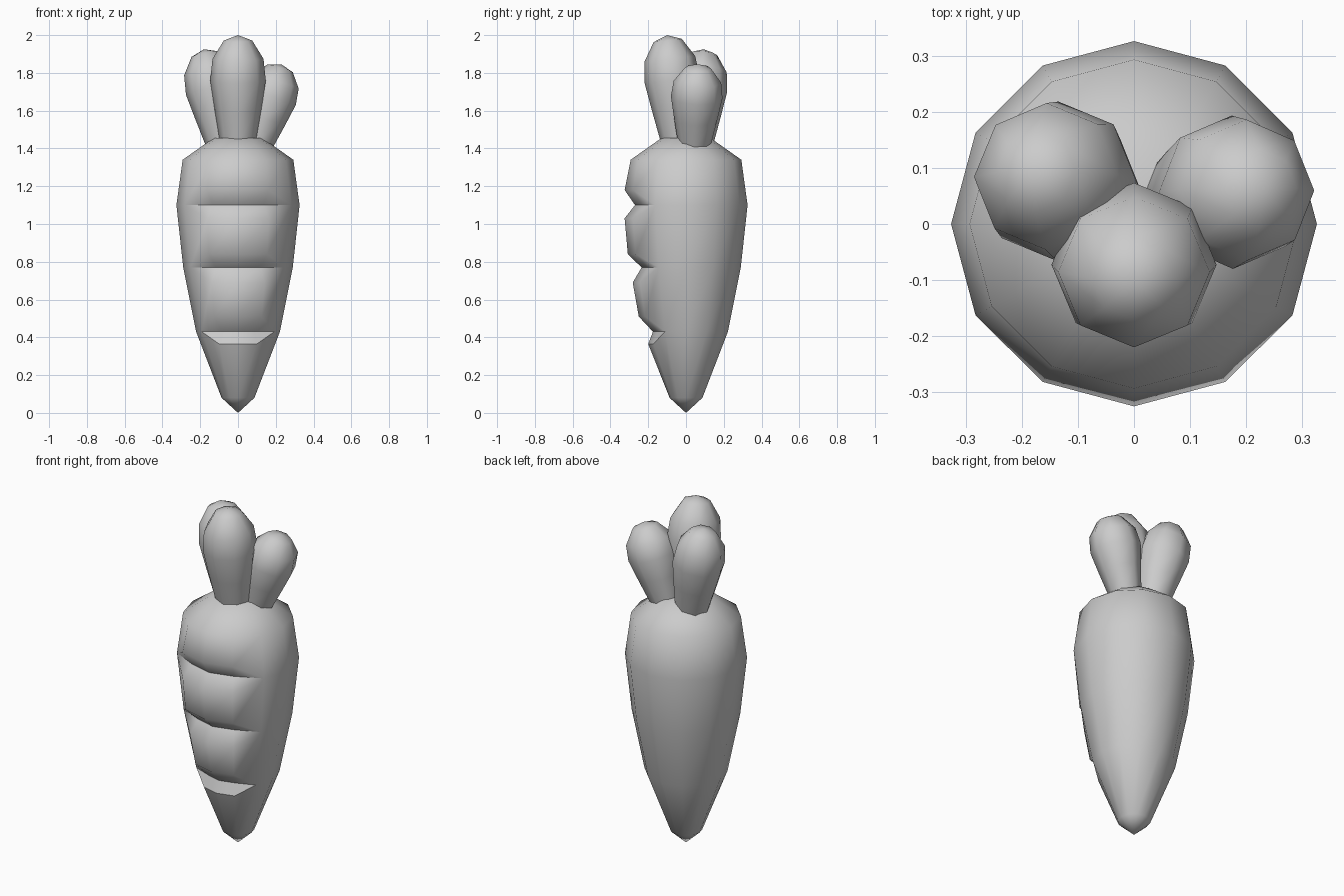
import bpy, bmesh, math
from mathutils import Vector

if "Cube" in bpy.data.objects:
    bpy.data.objects.remove(bpy.data.objects["Cube"])

grey = bpy.data.materials.new("plain grey")
grey.diffuse_color = (0.6, 0.6, 0.6, 1)
grey.use_nodes = True
grey.node_tree.nodes["Principled BSDF"].inputs["Base Color"].default_value = grey.diffuse_color


def loft(name, rings, tip, top):
    """Skin a stack of equal rings, close it with a point at each end."""
    bm = bmesh.new()
    rows = [[bm.verts.new(p) for p in ring] for ring in rings]
    n = len(rows[0])
    for a, b in zip(rows, rows[1:]):
        for i in range(n):
            j = (i + 1) % n
            bm.faces.new((a[i], a[j], b[j], b[i]))
    for row, point, flip in ((rows[0], tip, True), (rows[-1], top, False)):
        v = bm.verts.new(point)
        for i in range(n):
            e = (row[i], row[(i + 1) % n])
            bm.faces.new((e[1], e[0], v) if flip else (e[0], e[1], v))
    # collapsed ring sections vanish here
    bmesh.ops.remove_doubles(bm, verts=bm.verts[:], dist=0.0005)
    bmesh.ops.recalc_face_normals(bm, faces=bm.faces[:])
    for f in bm.faces:
        f.smooth = True
    me = bpy.data.meshes.new(name)
    me.materials.append(grey)
    ob = bpy.data.objects.new(name, me)
    bpy.context.collection.objects.link(ob)
    return ob, bm


# Root: 12-sided lathe; three rings are cut into front notches
SIDES = 12
FRONT = (8, 9, 10)            # columns facing -y
# z, radius, then notch: (inner radius, lower lip z, r, upper lip z, r)
PROFILE = [
    (0.08, 0.087, None),
    (0.43, 0.222, (0.175, 0.365, 0.20, 0.51, 0.25)),
    (0.77, 0.29, (0.235, 0.69, 0.282, 0.84, 0.308)),
    (1.10, 0.326, (0.27, 1.03, 0.325, 1.18, 0.325)),
    (1.34, 0.293, None),
    (1.455, 0.13, None),
]


def root_ring(z, r, front=None):
    pts = []
    for i in range(SIDES):
        a = 2 * math.pi * i / SIDES
        rz, rr = front if front and i in FRONT else (z, r)
        pts.append((rr * math.cos(a), rr * math.sin(a), rz))
    return pts


rings = []
for z, r, notch in PROFILE:
    if notch:
        inner, z0, r0, z1, r1 = notch
        rings += [root_ring(z, r, (z0, r0)), root_ring(z, r, (z, inner)),
                  root_ring(z, r, (z1, r1))]
    else:
        rings.append(root_ring(z, r))
root, bm = loft("carrot_root", rings, (0, 0, 0), (0, 0, 1.46))
# crease the notch bottoms and the lowest lip
levels = [p[0] for p in PROFILE if p[2]]
for e in bm.edges:
    a, b = (v.co for v in e.verts)
    mid = (a + b) / 2
    if mid.y < -0.1 and abs(a.z - b.z) < 0.001 and any(abs(a.z - z) < 0.001 for z in levels):
        e.smooth = False
    if mid.y < -0.1 and min(a.z, b.z) < 0.37 and min(a.z, b.z) > 0.36 and max(a.z, b.z) < 0.44:
        e.smooth = a.z != b.z and abs(mid.x) < 0.11
bm.to_mesh(root.data)
bm.free()

# Leaves: 8-sided rounded clubs, (fraction along axis, radius)
CLUB = [(0.0, 0.095), (0.3, 0.123), (0.58, 0.147), (0.78, 0.135), (0.95, 0.075)]


def leaf(name, base, tip, scale):
    base, tip = Vector(base), Vector(tip)
    axis = tip - base
    turn = Vector((0, 0, 1)).rotation_difference(axis.normalized())
    rings = []
    for t, r in CLUB:
        rings.append([base + axis * t + turn @ Vector(
            (r * scale * math.cos(k * math.pi / 4), r * scale * math.sin(k * math.pi / 4), 0))
            for k in range(8)])
    ob, bm = loft(name, rings, base, tip)
    for e in bm.edges:      # crease around the flat foot
        if len(e.link_faces) == 2 and e.calc_face_angle() > math.radians(65):
            e.smooth = False
    bm.to_mesh(ob.data)
    bm.free()


leaf("front_leaf", (0, -0.035, 1.43), (0, -0.10, 2.0), 1.0)
leaf("left_leaf", (-0.075, 0.05, 1.42), (-0.18, 0.095, 1.925), 0.97)
leaf("right_leaf", (0.10, 0.045, 1.43), (0.23, 0.065, 1.845), 0.93)
